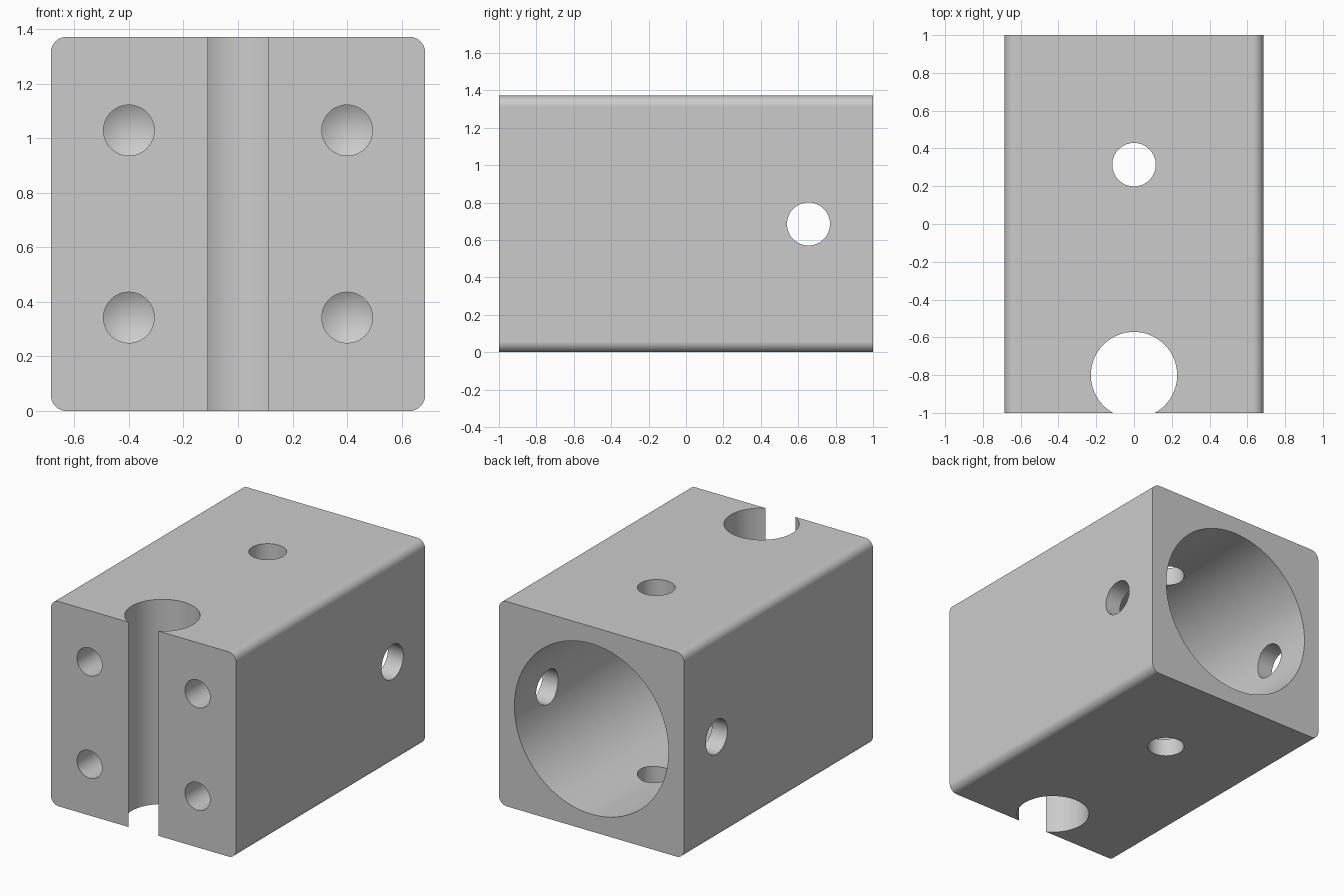
import bpy
import bmesh
from mathutils import Vector

if "Cube" in bpy.data.objects:
    bpy.data.objects.remove(bpy.data.objects["Cube"], do_unlink=True)

HALF = 0.6857      # half of the square section
MID = Vector((0, 0, HALF))

grey = bpy.data.materials.new("light_grey")
grey.use_nodes = True
COLOUR = (0.6, 0.6, 0.6, 1)
grey.diffuse_color = COLOUR
grey.node_tree.nodes["Principled BSDF"].inputs["Base Color"].default_value = COLOUR


def to_object(bm, name):
    bmesh.ops.recalc_face_normals(bm, faces=bm.faces)
    mesh = bpy.data.meshes.new(name)
    bm.to_mesh(mesh)
    bm.free()
    mesh.materials.append(grey)
    obj = bpy.data.objects.new(name, mesh)
    bpy.context.collection.objects.link(obj)
    return obj


def drill(name, start, end, radius, tip=0.0, sides=64):
    """Round cutter from start to end, with an optional conical tip."""
    start, end = Vector(start), Vector(end)
    axis = end - start
    direction = axis.normalized()
    bm = bmesh.new()
    bmesh.ops.create_cone(bm, cap_ends=True, segments=sides, radius1=radius,
                          radius2=radius, depth=axis.length)
    if tip:
        cap = max(bm.faces, key=lambda f: f.calc_center_median().z)
        apex = bmesh.ops.poke(bm, faces=[cap])["verts"][0]
        apex.co.z += tip
    turn = direction.to_track_quat("Z", "Y").to_matrix()
    for v in bm.verts:
        v.co = turn @ v.co + (start + end) / 2
    cutter = to_object(bm, name)
    cutter.hide_render = True
    return cutter


# Block with its four long edges rounded
bm = bmesh.new()
bmesh.ops.create_cube(bm, size=2)
for v in bm.verts:
    v.co = Vector((v.co.x * HALF, v.co.y, v.co.z * HALF)) + MID
long_edges = [e for e in bm.edges
              if abs(e.verts[0].co.y - e.verts[1].co.y) > 1]
bmesh.ops.bevel(bm, geom=long_edges, offset=0.057, segments=8,
                profile=0.5, affect="EDGES")
block = to_object(bm, "clamp_block")

# Blind bore from the back, open rod slot at the front, two cross holes
cutters = [
    drill("main_bore", (0, 1.2, HALF), (0, -0.43, HALF), 0.571, sides=96),
    drill("rod_slot", (0, -0.8, -0.2), (0, -0.8, 1.6), 0.2286),
    drill("vertical_hole", (0, 0.314, -0.2), (0, 0.314, 1.6), 0.115),
    drill("side_hole", (-1, 0.655, HALF), (1, 0.655, HALF), 0.115),
]

# Four blind screw holes in the front
for x in (-0.4, 0.4):
    for z in (HALF - 0.343, HALF + 0.343):
        cutters.append(drill("screw_hole", (x, -1.2, z), (x, -0.54, z),
                             0.093, tip=0.055, sides=48))

bpy.context.view_layer.objects.active = block
for cutter in cutters:
    mod = block.modifiers.new(cutter.name, "BOOLEAN")
    mod.operation = "DIFFERENCE"
    mod.solver = "EXACT"
    mod.object = cutter
    bpy.ops.object.modifier_apply(modifier=mod.name)
    bpy.data.objects.remove(cutter, do_unlink=True)

# Smooth round walls, crisp rims, flat sides
bpy.ops.object.select_all(action="DESELECT")
block.select_set(True)
bpy.ops.object.shade_smooth_by_angle(angle=0.45)
weighted = block.modifiers.new("even_shading", "WEIGHTED_NORMAL")
weighted.keep_sharp = True
